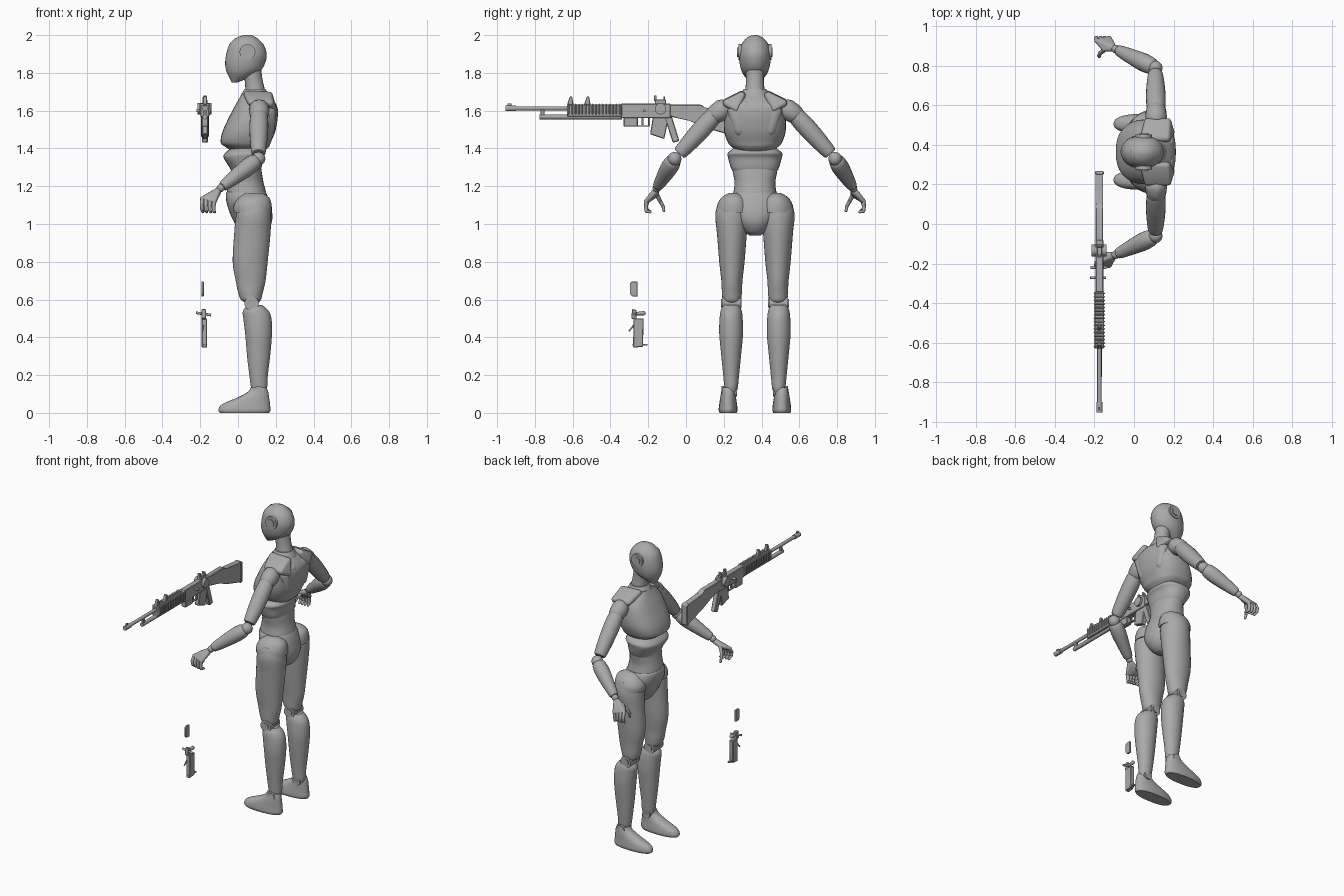
import bpy, bmesh, math
from mathutils import Vector, Matrix

if "Cube" in bpy.data.objects:
    bpy.data.objects.remove(bpy.data.objects["Cube"])

CY = 0.365    # the figure's plane of symmetry
GX = -0.175   # centre plane of the rifle

grey = bpy.data.materials.new("plain grey")
grey.use_nodes = True
grey.diffuse_color = (0.4, 0.4, 0.4, 1)
grey.node_tree.nodes["Principled BSDF"].inputs["Base Color"].default_value = (0.4, 0.4, 0.4, 1)


def make(name, bm, pair=False, angle=35):
    """Turn a bmesh into an object, with a mirrored twin for paired parts."""
    bmesh.ops.recalc_face_normals(bm, faces=bm.faces)
    me = bpy.data.meshes.new(name)
    bm.to_mesh(me)
    bm.free()
    me.materials.append(grey)
    me.shade_smooth()
    me.set_sharp_from_angle(angle=math.radians(angle))
    meshes = [("right_" + name if pair else name, me)]
    if pair:
        twin = me.copy()
        twin.transform(Matrix.Translation((0, 2 * CY, 0)) @ Matrix.Diagonal((1, -1, 1, 1)))
        twin.flip_normals()
        meshes.append(("left_" + name, twin))
    for label, mesh in meshes:
        bpy.context.scene.collection.objects.link(bpy.data.objects.new(label, mesh))


def smooth_rows(rows, steps=4):
    """Catmull-Rom interpolation between rows of numbers."""
    rows = [Vector(r) for r in rows]
    out = []
    for i in range(len(rows) - 1):
        a, b = rows[max(i - 1, 0)], rows[i]
        c, d = rows[i + 1], rows[min(i + 2, len(rows) - 1)]
        for s in range(steps):
            t = s / steps
            out.append(b + (c - a) * (t / 2) + (a * 2 - b * 5 + c * 4 - d) * (t * t / 2)
                       + (b * 3 - a - c * 3 + d) * (t ** 3 / 2))
    return out + [rows[-1]]


def skin(bm, rings):
    loops = [[bm.verts.new(p) for p in ring] for ring in rings]
    n = len(loops[0])
    for lo, hi in zip(loops, loops[1:]):
        for i in range(n):
            bm.faces.new((lo[i], lo[(i + 1) % n], hi[(i + 1) % n], hi[i]))
    bm.faces.new(loops[0])
    bm.faces.new(loops[-1])


def loft(name, rows, side=0, power=2, pair=False, n=32, cut=None):
    """Stack of rounded sections: height, front x, back x, half width."""
    def bend(v):
        return math.copysign(abs(v) ** (2 / power), v)
    rings = []
    for z, front, back, half in smooth_rows(rows):
        mid, depth = (front + back) / 2, (back - front) / 2
        turns = [math.tau * i / n for i in range(n)]
        rings.append([(mid + depth * bend(math.cos(a)), CY + side + half * bend(math.sin(a)), z)
                      for a in turns])
    bm = bmesh.new()
    skin(bm, rings)
    if cut:
        bmesh.ops.bisect_plane(bm, geom=bm.verts[:] + bm.edges[:] + bm.faces[:],
                               plane_co=cut[0], plane_no=cut[1], clear_outer=True)
    make(name, bm, pair)


def limb(name, start, end, rows, pair=False, n=20):
    """Round part along a line: fraction of the length, radius."""
    start, end = Vector(start), Vector(end)
    turn = (end - start).to_track_quat('Z', 'Y')
    rings = []
    for t, r in smooth_rows(rows):
        rings.append([start.lerp(end, t) + turn @ Vector((r * math.cos(a), r * math.sin(a), 0))
                      for a in (math.tau * i / n for i in range(n))])
    bm = bmesh.new()
    skin(bm, rings)
    make(name, bm, pair)


def rod(name, start, end, r, pair=False):
    limb(name, start, end, [(0, r), (1, r)], pair)


def hulls(name, groups, pair=False):
    """Convex skins, each wrapped around a group of balls (centre, radius)."""
    bm = bmesh.new()
    for balls in groups:
        verts = []
        for centre, r in balls:
            for j in range(7):
                lat = math.pi * (j / 6 - 0.5)
                for i in range(1 if j in (0, 6) else 12):
                    a = math.tau * i / 12
                    d = Vector((math.cos(lat) * math.cos(a), math.cos(lat) * math.sin(a), math.sin(lat)))
                    verts.append(bm.verts.new(Vector(centre) + d * r))
        bmesh.ops.convex_hull(bm, input=verts)
        bmesh.ops.delete(bm, geom=[v for v in bm.verts if not v.link_faces], context='VERTS')
    make(name, bm, pair)


def slab(name, outline, half, x=GX):
    """Side outline (y, z) given thickness across x."""
    bm = bmesh.new()
    skin(bm, [[(x + s * half, y, z) for y, z in outline] for s in (-1, 1)])
    bmesh.ops.bevel(bm, geom=bm.edges[:], offset=min(0.004, half / 4), segments=1, affect='EDGES')
    make(name, bm, angle=25)


def block(name, y0, y1, z0, z1, half, x=GX):
    slab(name, [(y0, z0), (y1, z0), (y1, z1), (y0, z1)], half, x)


# Head, face mask, ears and neck
head = [(1.75, -.03, 0, .02), (1.78, -.045, .07, .05), (1.81, -.058, .118, .07), (1.85, -.064, .143, .081),
        (1.9, -.058, .152, .084), (1.95, -.042, .135, .072), (1.985, -.01, .1, .044), (2, .03, .07, .012)]
loft("head", head)
loft("face_mask", [(z, f - .004, b, w + .004) for z, f, b, w in head[:-1]],
     cut=((-.005, CY, 1.9), (1, 0, .1)))
rod("ear_rim", (.05, CY - .088, 1.91), (.05, CY + .088, 1.91), .042)
rod("ear_hub", (.05, CY - .094, 1.91), (.05, CY + .094, 1.91), .025)
limb("neck", (.1, CY, 1.64), (.07, CY, 1.85), [(0, .06), (.3, .052), (.6, .047), (1, .05)])
loft("collar", [(1.64, .0, .18, .1), (1.68, .015, .165, .08), (1.715, .035, .145, .06)])

# Torso
loft("chest", [(1.385, -.03, .14, .09), (1.41, -.07, .165, .125), (1.435, -.092, .175, .145),
               (1.5, -.078, .2, .164), (1.6, -.03, .212, .158), (1.65, -.002, .19, .13),
               (1.69, .02, .15, .08)], power=2.5)
loft("rib_band", [(1.275, -.035, .115, .115), (1.3, -.045, .125, .128), (1.35, -.076, .132, .142),
                  (1.375, -.068, .145, .144), (1.4, -.04, .135, .115)], power=2.4)
loft("waist", [(1.1, -.05, .15, .125), (1.16, -.06, .15, .115), (1.22, -.048, .135, .108),
               (1.28, -.035, .125, .118), (1.33, -.03, .115, .12)], power=2.2)
loft("pelvis", [(.94, .05, .12, .03), (.96, .015, .15, .06), (1, -.015, .176, .09), (1.05, -.04, .182, .118),
                (1.11, -.06, .17, .134), (1.16, -.064, .152, .12), (1.175, -.05, .14, .1)], power=2.2)
hulls("shoulder_pad", [[((.05, CY + .07, 1.685), .02), ((.165, CY + .07, 1.68), .02),
                        ((.07, CY + .15, 1.645), .02), ((.17, CY + .15, 1.64), .02),
                        ((.19, CY + .1, 1.61), .015)]], pair=True)
hulls("shoulder_blade", [[((.17, CY + .045, 1.62), .035), ((.165, CY + .11, 1.6), .035),
                          ((.16, CY + .08, 1.5), .035)]], pair=True)

# Legs
loft("hip_band", [(1.06, -.022, .178, .093), (1.1, -.022, .178, .088), (1.14, .005, .165, .065),
                  (1.165, .045, .125, .025)], .112, pair=True)
loft("thigh", [(.585, .04, .11, .04), (.6, .015, .122, .049), (.64, 0, .132, .053), (.7, -.012, .146, .056),
               (.8, -.028, .157, .067), (.95, -.02, .172, .079), (1.05, -.01, .174, .088),
               (1.12, .01, .16, .07)], .122, pair=True)
rod("knee", (.072, CY + .075, .58), (.072, CY + .175, .58), .038, True)
rod("knee_cap", (.072, CY + .07, .58), (.072, CY + .18, .58), .022, True)
loft("shin", [(.11, .075, .148, .03), (.14, .068, .155, .036), (.2, .06, .158, .042), (.3, .048, .17, .052),
              (.42, .038, .18, .063), (.5, .028, .177, .061), (.54, .026, .162, .056),
              (.57, .05, .13, .043)], .126, pair=True)
loft("foot", [(0, -.096, .165, .045), (.015, -.104, .172, .05), (.04, -.092, .17, .048), (.06, -.055, .168, .045),
              (.08, -.005, .165, .042), (.11, .05, .16, .037), (.135, .068, .15, .033)],
     .142, power=2.3, pair=True)
rod("ankle", (.11, CY + .096, .115), (.11, CY + .176, .115), .028, True)

# Arms
shoulder, elbow, wrist = (.112, .545, 1.615), (.108, .79, 1.345), (-.092, .885, 1.19)
hulls("shoulder_ball", [[((.112, .54, 1.605), .055), ((.112, .57, 1.585), .052)]], pair=True)
limb("upper_arm", shoulder, elbow, [(.08, .03), (.15, .045), (.35, .05), (.6, .047), (.85, .039), (.9, .032)], True)
hulls("elbow", [[(elbow, .037)]], pair=True)
limb("forearm", elbow, wrist, [(.03, .03), (.1, .042), (.3, .046), (.6, .039), (.9, .029), (.95, .022)], True)
hulls("wrist", [[(wrist, .022)]], pair=True)

# Hands: palm, four curled fingers and a thumb
hulls("palm", [[((-.105, .89, 1.175), .018), ((-.185, .925, 1.135), .012), ((-.125, .94, 1.12), .012),
                ((-.15, .885, 1.155), .013)]], pair=True)


def digit(name, points):
    balls = [(p, .012 - .0015 * i) for i, p in enumerate(points)]
    hulls(name, list(zip(balls, balls[1:])), pair=True)


for i, label in enumerate(("index", "middle", "ring", "little")):
    x = -.188 + .021 * i
    drop = -.004 * i
    digit(label + "_finger", [(x, .926 + .004 * i, 1.135 + drop), (x - .004, .942, 1.105 + drop),
                              (x - .003, .94, 1.08 + drop), (x + .002, .92, 1.064)])
digit("thumb", [(-.145, .885, 1.155), (-.17, .866, 1.12), (-.178, .852, 1.095), (-.175, .847, 1.07)])

# Rifle: barrel, tube and handguard
rod("barrel", (GX, -.95, 1.612), (GX, -.3, 1.612), .011)
rod("muzzle", (GX, -.955, 1.612), (GX, -.9, 1.612), .015)
block("front_sight", -.945, -.925, 1.615, 1.638, .004)
rod("lower_tube", (GX, -.775, 1.567), (GX, -.34, 1.567), .013)
block("tube_clamp", -.77, -.75, 1.56, 1.615, .008)
block("handguard", -.63, -.34, 1.568, 1.632, .024)
for i in range(16):
    y = -.625 + .018 * i
    block("rail_tooth", y, y + .009, 1.58, 1.637, .029)
for y in (-.615, -.525):
    slab("folding_sight", [(y - .015, 1.63), (y + .02, 1.63), (y + .012, 1.675), (y, 1.675)], .01)

# Rifle: receiver, sight, magazine, trigger and grip
block("receiver", -.345, -.08, 1.56, 1.637, .02)
block("magazine_well", -.33, -.255, 1.515, 1.57, .017)
block("trigger_guard", -.26, -.19, 1.515, 1.522, .007)
block("guard_post", -.2, -.19, 1.515, 1.57, .007)
block("trigger", -.235, -.225, 1.525, 1.57, .004)
slab("magazine", [(-.175, 1.57), (-.19, 1.475), (-.115, 1.45), (-.09, 1.57)], .015)
slab("grip", [(-.115, 1.57), (-.07, 1.43), (-.035, 1.44), (-.075, 1.57)], .016)
rod("sight_dial", (GX - .04, -.135, 1.61), (GX + .035, -.135, 1.61), .03)
block("sight_post", -.165, -.105, 1.63, 1.66, .013)
block("sight_blade", -.17, -.155, 1.65, 1.68, .008)
block("sight_notch", -.12, -.11, 1.65, 1.675, .012)
rod("charging_handle", (GX - .045, -.22, 1.6), (GX + .035, -.22, 1.6), .008)

# Rifle: stock
slab("stock", [(-.09, 1.57), (.02, 1.55), (.1, 1.51), (.255, 1.465), (.255, 1.605), (.1, 1.612),
               (.08, 1.632), (-.09, 1.632)], .019)
slab("butt_pad", [(.25, 1.46), (.268, 1.465), (.268, 1.6), (.25, 1.608)], .022)

# Loose parts: small cover and spare mechanism
slab("loose_cover", [(-.297, .632), (-.285, .617), (-.257, .617), (-.257, .695), (-.287, .695), (-.297, .685)],
     .006, -.187)
slab("loose_body", [(-.28, .345), (-.228, .35), (-.224, .5), (-.278, .5)], .014, -.178)
block("loose_foot", -.282, -.203, .356, .366, .008, -.175)
slab("loose_catch", [(-.29, .5), (-.262, .49), (-.262, .545), (-.285, .55)], .012, -.182)
rod("loose_bar", (-.222, -.272, .53), (-.143, -.272, .518), .007)
hulls("loose_lever", [[((-.18, -.265, .525), .008), ((-.18, -.225, .528), .012)],
                      [((-.185, -.28, .46), .005), ((-.19, -.3, .435), .004)]])
